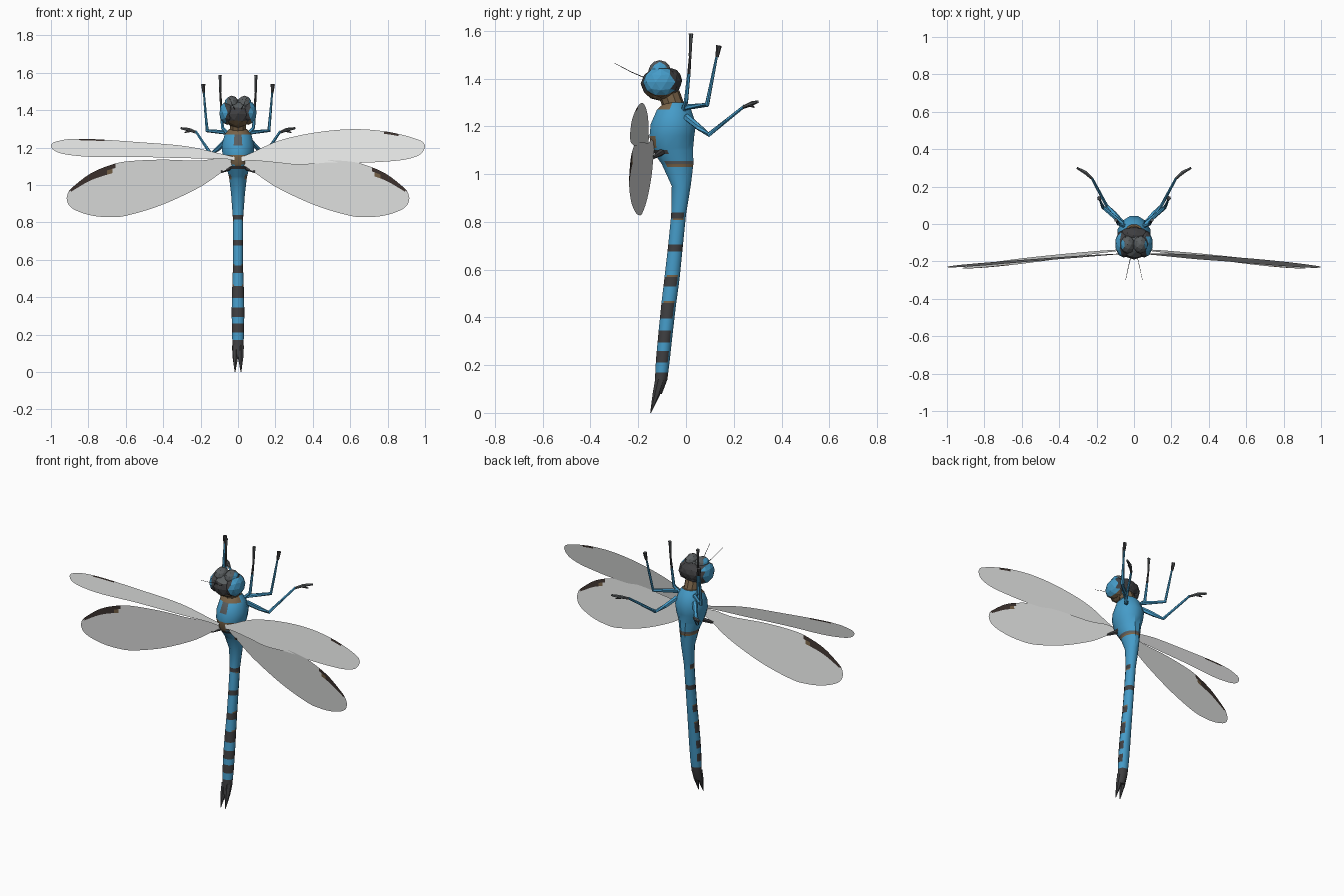
import bpy, bmesh, math
from mathutils import Vector

if "Cube" in bpy.data.objects:
    bpy.data.objects.remove(bpy.data.objects["Cube"])

def mat(name, rgb):
    m = bpy.data.materials.new(name)
    m.diffuse_color = (*rgb, 1.0)
    m.use_nodes = True
    m.node_tree.nodes["Principled BSDF"].inputs["Base Color"].default_value = m.diffuse_color
    return m

BLUE = mat("blue", (0.06, 0.33, 0.58))
DARK = mat("charcoal", (0.05, 0.05, 0.053))
GREY = mat("slate grey", (0.10, 0.11, 0.115))
BROWN = mat("tan brown", (0.19, 0.125, 0.065))
SPOT = mat("dark brown", (0.05, 0.035, 0.03))
WING = mat("wing grey", (0.80, 0.81, 0.80))

def finish(name, bm, mats, rule=None, angle=None, fix=True):
    if fix:
        bmesh.ops.recalc_face_normals(bm, faces=bm.faces)
    if rule:
        for f in bm.faces:
            f.material_index = rule(f.calc_center_median(), f.normal)
    me = bpy.data.meshes.new(name)
    bm.to_mesh(me)
    bm.free()
    ob = bpy.data.objects.new(name, me)
    bpy.context.collection.objects.link(ob)
    for m in mats:
        me.materials.append(m)
    if angle:
        bpy.ops.object.select_all(action='DESELECT')
        ob.select_set(True)
        bpy.context.view_layer.objects.active = ob
        bpy.ops.object.shade_smooth_by_angle(angle=math.radians(angle))
    return ob

def loft(bm, rings):
    loops = [[bm.verts.new(p) for p in r] for r in rings]
    n = len(loops[0])
    for a, b in zip(loops, loops[1:]):
        for i in range(n):
            bm.faces.new((a[i], a[(i + 1) % n], b[(i + 1) % n], b[i]))
    bm.faces.new(loops[0])
    bm.faces.new(loops[-1])

def limb(name, pts, radii, mats, sides=6, rule=None):
    """Tapered tube along a path."""
    pts = [Vector(p) for p in pts]
    rings = []
    for i, p in enumerate(pts):
        d = (pts[min(i + 1, len(pts) - 1)] - pts[max(i - 1, 0)]).normalized()
        u = d.cross(Vector((0.3, 0.9, 0.2))).normalized()
        v = d.cross(u)
        rings.append([p + radii[i] * (u * math.cos(t) + v * math.sin(t))
                      for t in (2 * math.pi * k / sides for k in range(sides))])
    bm = bmesh.new()
    loft(bm, rings)
    return finish(name, bm, mats, rule)

def ball(name, c, r, mats, rule=None, sub=2):
    bm = bmesh.new()
    bmesh.ops.create_icosphere(bm, subdivisions=sub, radius=1)
    for v in bm.verts:
        v.co = Vector([c[i] + r[i] * v.co[i] for i in range(3)])
    return finish(name, bm, mats, rule)

# Thorax and abdomen: one loft (z, centre y, half width, half depth)
PROFILE = [(0.08, -0.118, 0.024, 0.018), (0.14, -0.104, 0.030, 0.027), (0.22, -0.097, 0.034, 0.030),
           (0.33, -0.086, 0.035, 0.031), (0.45, -0.073, 0.032, 0.032), (0.56, -0.059, 0.028, 0.033),
           (0.69, -0.045, 0.028, 0.032), (0.83, -0.031, 0.029, 0.032), (0.95, -0.020, 0.038, 0.041),
           (1.04, -0.035, 0.049, 0.068), (1.11, -0.059, 0.068, 0.092), (1.16, -0.059, 0.086, 0.097),
           (1.21, -0.053, 0.090, 0.098), (1.27, -0.050, 0.074, 0.074), (1.30, -0.045, 0.048, 0.045)]
BANDS = [(0.815, 0.84), (0.675, 0.705), (0.53, 0.57), (0.395, 0.46), (0.295, 0.345), (0.21, 0.26)]
SIDE_LINES = [(0.808, 0.815), (0.57, 0.578), (0.46, 0.468)]
RINGS = [(1.03, 1.042), (1.042, 1.055), (1.085, 1.10)]

def section(z):
    for a, b in zip(PROFILE, PROFILE[1:]):
        if z <= b[0]:
            t = (z - a[0]) / (b[0] - a[0])
            return [a[i] + t * (b[i] - a[i]) for i in range(1, 4)]

def body_rule(c, n):
    inside = lambda r: r[0] < c.z < r[1]
    if c.z < 0.17:
        return 1
    if any(map(inside, BANDS)):
        return 0 if n.y > 0.6 and not 0.6 < c.z < 0.75 else 1
    if any(map(inside, SIDE_LINES)):
        return 2 if abs(n.y) < 0.7 else 0
    if inside(RINGS[0]) and n.y > -0.6:
        return 2
    if inside(RINGS[1]) and n.y > -0.6:
        return 3
    if inside(RINGS[2]) and n.y < -0.2:
        return 1
    if c.z > 1.27:
        return 2 if n.y < -0.3 or n.z > 0.9 else 0
    if n.y < -0.75 and 1.10 < c.z < 1.16:
        return 2
    if n.y < -0.82 and c.z > 1.21:
        return 3
    return 0

zs = sorted({p[0] for p in PROFILE} | {z for b in BANDS + RINGS + SIDE_LINES for z in b} | {0.17})
rings = []
for z in zs:
    yc, rx, ry = section(z)
    rings.append([(rx * math.cos(t), yc + ry * math.sin(t), z)
                  for t in (2 * math.pi * (k + 0.5) / 12 for k in range(12))])
bm = bmesh.new()
loft(bm, rings)
finish("thorax_and_abdomen", bm, [BLUE, DARK, BROWN, GREY], body_rule, 35)

# Neck and head
limb("neck", [(0, -0.05, 1.28), (0, -0.07, 1.335)], [0.045, 0.045], [BROWN], 10)
ball("head", (0, -0.105, 1.378), (0.082, 0.085, 0.072), [GREY, DARK, BROWN],
     lambda c, n: 2 if n.z < -0.6 else int(n.z < 0.4))
ball("head_back", (0, -0.062, 1.392), (0.085, 0.046, 0.052), [DARK])

# Wings: spanwise stations (x, top z, bottom z)
def spline(st, steps):
    out = []
    for i in range(len(st) - 1):
        p = [Vector(st[max(0, min(len(st) - 1, i + k))]) for k in (-1, 0, 1, 2)]
        for s in range(steps):
            t = s / steps
            out.append(0.5 * (2 * p[1] + (p[2] - p[0]) * t + (2 * p[0] - 5 * p[1] + 4 * p[2] - p[3]) * t * t
                              + (3 * p[1] - p[0] - 3 * p[2] + p[3]) * t ** 3))
    return out + [Vector(st[-1])]

def wing(name, st, side, ywise, spot, spot_rows, rows=12):
    bm = bmesh.new()
    grid = []
    for x, top, bot in spline(st, 6):
        zz = [top + (bot - top) * r / rows for r in range(rows + 1)]
        grid.append([bm.verts.new((side * x, ywise(x, z), z)) for z in zz])
    for a, b in zip(grid, grid[1:]):
        for r in range(rows):
            q = (a[r], a[r + 1], b[r + 1], b[r])
            f = bm.faces.new(q if side > 0 else q[::-1])
            x = abs(f.calc_center_median().x)
            trim = 0.02 * r    # spot narrows away from the leading edge
            if r < spot_rows and spot[0] + trim < x < spot[1] - trim / 2:
                f.material_index = 2 if r and x < spot[0] + trim + 0.03 else 1
            f.smooth = True
    finish(name, bm, [WING, SPOT, BROWN], fix=False)

FORE_R = [(0.02, 1.15, 1.125), (0.08, 1.175, 1.13), (0.2, 1.23, 1.12), (0.33, 1.265, 1.108), (0.49, 1.29, 1.12),
          (0.64, 1.298, 1.118), (0.78, 1.287, 1.124), (0.89, 1.265, 1.135), (0.96, 1.243, 1.155),
          (0.99, 1.228, 1.18), (1.0, 1.208, 1.207)]
FORE_L = [(0.02, 1.15, 1.13), (0.085, 1.165, 1.14), (0.28, 1.207, 1.143), (0.55, 1.23, 1.15), (0.78, 1.245, 1.15),
          (0.9, 1.245, 1.16), (0.96, 1.235, 1.173), (0.99, 1.225, 1.19), (1.0, 1.21, 1.209)]
HIND = [(0.02, 1.13, 1.11), (0.09, 1.145, 1.065), (0.21, 1.13, 0.985), (0.41, 1.135, 0.892), (0.6, 1.125, 0.835),
        (0.7, 1.10, 0.828), (0.79, 1.06, 0.838), (0.87, 1.0, 0.865), (0.905, 0.965, 0.893), (0.916, 0.93, 0.925)]
fore_y = lambda x, z: -0.146 - 0.085 * x + 0.15 * (z - 1.2)
hind_y = lambda x, z: -0.118 - 0.137 * x - 0.1 * (z - 1.0)
wing("right_fore_wing", FORE_R, 1, fore_y, (0.77, 0.86), 1)
wing("left_fore_wing", FORE_L, -1, fore_y, (0.72, 0.85), 1)

for s, tag in ((1, "right"), (-1, "left")):
    wing(tag + "_hind_wing", HIND, s, hind_y, (0.71 if s > 0 else 0.65, 0.90), 2)
    # Wing roots
    limb(tag + "_hind_wing_root", [(s * 0.03, -0.09, 1.10), (s * 0.09, -0.136, 1.07)], [0.018, 0.007], [DARK])
    # Compound eyes (blue on the outer side) and brow lobes
    ball(tag + "_eye", (s * 0.055, -0.105, 1.385), (0.046, 0.075, 0.064), [DARK, BLUE, BROWN],
         lambda c, n, s=s: 1 if n.x * s > 0.45 and c.y < -0.06 else (2 if n.z < -0.75 else 0))
    ball(tag + "_brow", (s * 0.034, -0.11, 1.432), (0.04, 0.048, 0.045), [GREY, BLUE],
         lambda c, n, s=s: int(n.x * s > 0.65))
    limb(tag + "_antenna", [(s * 0.015, -0.165, 1.40), (s * 0.03, -0.23, 1.428), (s * 0.045, -0.30, 1.465)],
         [0.002, 0.0015, 0.001], [DARK], 4)
    # Tail appendages
    limb(tag + "_tail_spike", [(s * 0.012, -0.108, 0.14), (s * 0.014, -0.124, 0.08), (s * 0.016, -0.148, 0.0)],
         [0.021, 0.016, 0.002], [DARK], 6)
    # Three pairs of legs: blue limb plus dark foot
    limb(tag + "_front_leg", [(s * 0.05, -0.01, 1.27), (s * 0.083, 0.0, 1.305), (s * 0.09, 0.012, 1.42),
                              (s * 0.095, 0.018, 1.50)], [0.012, 0.009, 0.007, 0.005], [BLUE, DARK],
         rule=lambda c, n: int(c.z > 1.43))
    limb(tag + "_front_foot", [(s * 0.095, 0.017, 1.495), (s * 0.096, 0.02, 1.56), (s * 0.096, 0.021, 1.588)],
         [0.006, 0.007, 0.010], [GREY])
    limb(tag + "_middle_leg", [(s * 0.06, 0.0, 1.28), (s * 0.165, 0.088, 1.29), (s * 0.175, 0.11, 1.40),
                               (s * 0.183, 0.13, 1.50)], [0.012, 0.010, 0.007, 0.005], [BLUE])
    limb(tag + "_middle_foot", [(s * 0.183, 0.13, 1.49), (s * 0.186, 0.138, 1.538)], [0.007, 0.012], [DARK])
    limb(tag + "_hind_leg", [(s * 0.06, 0.0, 1.24), (s * 0.105, 0.055, 1.195), (s * 0.145, 0.095, 1.165),
                             (s * 0.185, 0.17, 1.225), (s * 0.225, 0.245, 1.285)],
         [0.015, 0.013, 0.010, 0.008, 0.007], [BLUE])
    limb(tag + "_hind_foot", [(s * 0.222, 0.24, 1.28), (s * 0.26, 0.275, 1.295), (s * 0.305, 0.30, 1.303)],
         [0.007, 0.010, 0.006], [GREY])
    limb(tag + "_hind_claw", [(s * 0.25, 0.265, 1.29), (s * 0.285, 0.285, 1.28)], [0.007, 0.003], [DARK])
